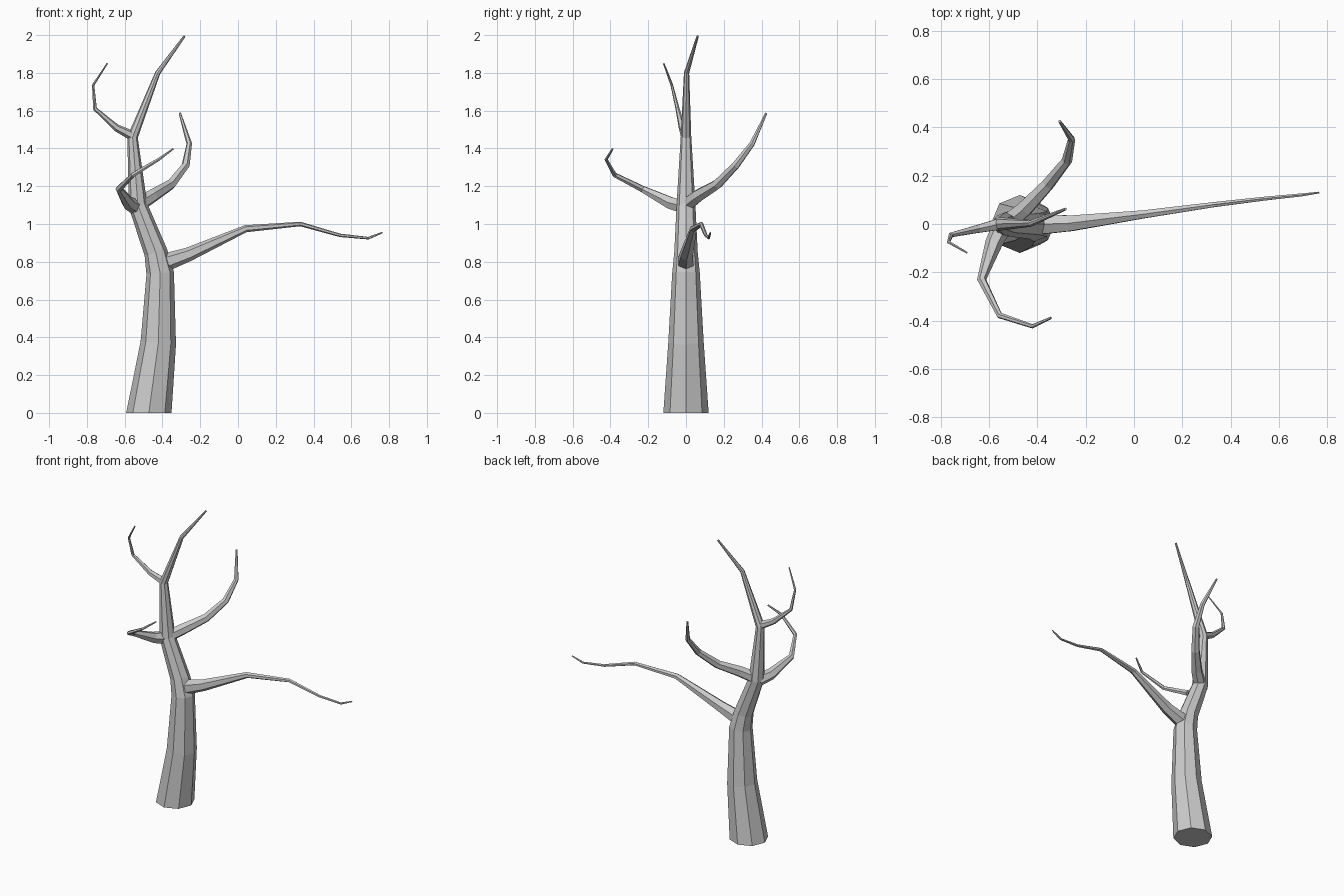
import bpy, bmesh, math
from mathutils import Vector


def limb(name, sides, pts, first=None):
    """Loft a tapering faceted tube; each point is x, y, z, radius."""
    cs = [Vector(p[:3]) for p in pts]
    bm = bmesh.new()
    rings = []
    side = None
    for i, c in enumerate(cs):
        a = (c - cs[i - 1]).normalized() if i else Vector()
        b = (cs[i + 1] - c).normalized() if i < len(cs) - 1 else Vector()
        t = (a + b).normalized()
        if i == 0 and first:
            t = Vector(first)
        if side is None:
            side = Vector((1, 0, 0)) if abs(t.x) < 0.7 else Vector((0, 0, 1))
        side = (side - t * side.dot(t)).normalized()
        up = t.cross(side)
        rings.append([bm.verts.new(c + pts[i][3] * (
            side * math.cos(k * math.tau / sides) + up * math.sin(k * math.tau / sides)))
            for k in range(sides)])
    for r, s in zip(rings, rings[1:]):
        for k in range(sides):
            n = (k + 1) % sides
            bm.faces.new((r[k], r[n], s[n], s[k]))
    bm.faces.new(rings[0][::-1])
    bm.faces.new(rings[-1])
    bmesh.ops.recalc_face_normals(bm, faces=bm.faces)
    me = bpy.data.meshes.new(name)
    bm.to_mesh(me)
    bm.free()
    ob = bpy.data.objects.new(name, me)
    bpy.context.collection.objects.link(ob)
    return ob


# Bent main trunk running up to the leaning top twig
limb("trunk", 8, [
    (-0.472, 0, 0, 0.12), (-0.422, 0, 0.37, 0.094), (-0.412, 0, 0.74, 0.073),
    (-0.435, 0, 0.85, 0.062), (-0.53, 0, 1.10, 0.05), (-0.558, 0, 1.46, 0.028),
    (-0.425, 0.003, 1.80, 0.014), (-0.283, 0.062, 1.995, 0.006)], first=(0, 0, 1))

# Long low branch reaching right
limb("right_branch", 6, [
    (-0.43, 0, 0.785, 0.05), (-0.36, 0, 0.805, 0.046), (-0.26, 0.003, 0.84, 0.037),
    (0.04, 0.04, 0.975, 0.019), (0.33, 0.08, 1.0, 0.012), (0.54, 0.105, 0.94, 0.009),
    (0.69, 0.12, 0.925, 0.007), (0.765, 0.13, 0.955, 0.004)])

# Branch sweeping to the back
limb("back_branch", 6, [
    (-0.53, 0, 1.10, 0.04), (-0.45, 0.065, 1.15, 0.036), (-0.355, 0.165, 1.21, 0.028),
    (-0.277, 0.263, 1.31, 0.022), (-0.258, 0.35, 1.425, 0.015), (-0.308, 0.425, 1.587, 0.006)])

# Curling branch at the front
limb("front_branch", 6, [
    (-0.54, 0, 1.09, 0.042), (-0.58, -0.08, 1.11, 0.036), (-0.63, -0.23, 1.185, 0.019),
    (-0.556, -0.378, 1.26, 0.013), (-0.42, -0.423, 1.342, 0.009), (-0.343, -0.388, 1.398, 0.005)])

# Small hooked twig at upper left
limb("left_twig", 6, [
    (-0.555, 0, 1.465, 0.027), (-0.645, -0.02, 1.51, 0.019), (-0.757, -0.045, 1.61, 0.011),
    (-0.767, -0.075, 1.735, 0.007), (-0.692, -0.118, 1.85, 0.004)])
